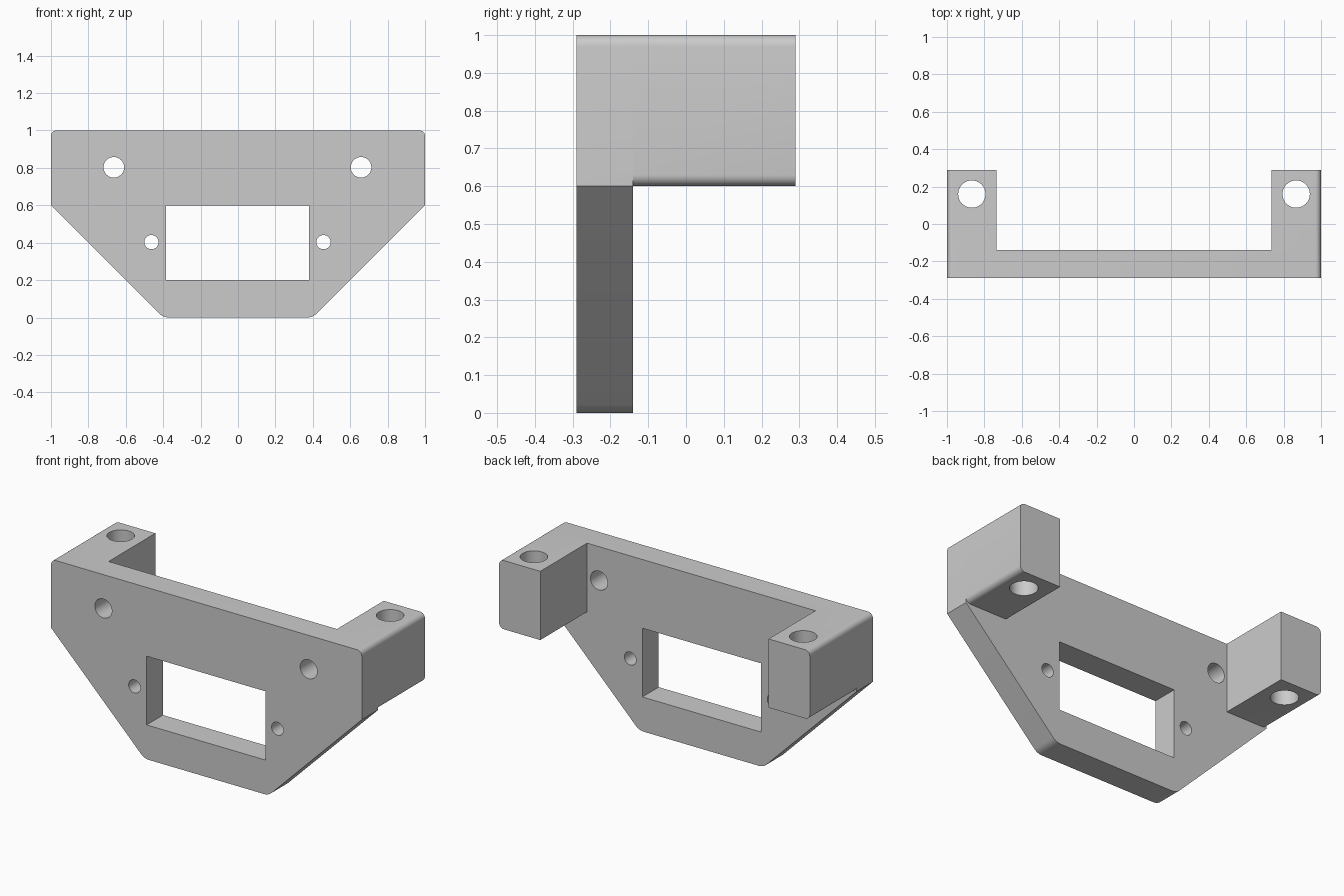
import bpy
import bmesh
from math import radians, sin, cos, pi
from mathutils import Vector, Matrix

default = bpy.data.objects.get("Cube")
if default:
    bpy.data.objects.remove(default, do_unlink=True)

FRONT, PLATE_BACK, BACK = -0.29, -0.14, 0.29
SHIFT = -0.003          # openings sit slightly off centre

grey = bpy.data.materials.new("plain grey")
grey.use_nodes = True
colour = (0.6, 0.6, 0.6, 1)
grey.diffuse_color = colour
grey.node_tree.nodes["Principled BSDF"].inputs["Base Color"].default_value = colour


def rounded(corners, steps=6):
    """Outline from (x, z, trim) corners, each trimmed corner replaced by an arc."""
    points = []
    for i, (x, z, trim) in enumerate(corners):
        p = Vector((x, z))
        if not trim:
            points.append(p)
            continue
        before = (Vector(corners[i - 1][:2]) - p).normalized()
        after = (Vector(corners[(i + 1) % len(corners)][:2]) - p).normalized()
        half = before.angle(after) / 2
        radius = trim * sin(half) / cos(half)
        centre = p + (before + after).normalized() * (trim / cos(half))
        start = p + before * trim - centre
        sweep = pi - 2 * half
        for k in range(steps + 1):
            a = sweep * k / steps
            points.append(centre + Matrix.Rotation(a, 2) @ start)
    return points


def extrude(name, outline, y0, y1):
    """Solid from an x-z outline (counter-clockwise) pulled along y."""
    bm = bmesh.new()
    face = bm.faces.new([bm.verts.new((p[0], y0, p[1])) for p in outline])
    moved = bmesh.ops.extrude_face_region(bm, geom=[face])["geom"]
    bmesh.ops.translate(bm, vec=(0, y1 - y0, 0),
                        verts=[g for g in moved if isinstance(g, bmesh.types.BMVert)])
    bmesh.ops.recalc_face_normals(bm, faces=bm.faces)
    mesh = bpy.data.meshes.new(name)
    bm.to_mesh(mesh)
    bm.free()
    mesh.materials.append(grey)
    obj = bpy.data.objects.new(name, mesh)
    bpy.context.collection.objects.link(obj)
    return obj


def hole(name, location, radius, upright=False):
    bpy.ops.mesh.primitive_cylinder_add(
        vertices=48, radius=radius, depth=1.5, location=location,
        rotation=(0 if upright else radians(90), 0, 0))
    obj = bpy.context.object
    obj.name = name
    obj.data.materials.append(grey)
    return obj


def combine(target, other, operation):
    """Apply a boolean and discard the second solid."""
    mod = target.modifiers.new("boolean", "BOOLEAN")
    mod.operation, mod.solver, mod.object = operation, "EXACT", other
    bpy.context.view_layer.objects.active = target
    bpy.ops.object.modifier_apply(modifier=mod.name)
    bpy.data.objects.remove(other, do_unlink=True)


# Front plate: straight shoulders, sloped lower sides
r = 0.03
bracket = extrude("mounting_bracket", rounded([
    (-0.4, 0, r), (0.4, 0, r), (1, 0.6, 0), (1, 1, r), (-1, 1, r), (-1, 0.6, 0)]),
    FRONT, PLATE_BACK)

# Mounting blocks behind the plate, rounded on their outer edges
for side in (-1, 1):
    outline = rounded([(0.735, 0.6, 0), (1, 0.6, r), (1, 1, r), (0.735, 1, 0)])
    block = extrude("mounting_block", [(side * p.x, p.y) for p in outline],
                    PLATE_BACK, BACK)
    combine(bracket, block, "UNION")

# Rectangular window
window = extrude("window_cutter", [
    (SHIFT + x, z) for x, z in ((-0.382, 0.2), (0.382, 0.2), (0.382, 0.6), (-0.382, 0.6))],
    -0.5, 0.5)
combine(bracket, window, "DIFFERENCE")

# Screw holes in the plate and bolt holes down through the blocks
for side in (-1, 1):
    combine(bracket, hole("upper_hole", (SHIFT + side * 0.661, 0, 0.803), 0.055), "DIFFERENCE")
    combine(bracket, hole("lower_hole", (SHIFT + side * 0.46, 0, 0.403), 0.038), "DIFFERENCE")
    combine(bracket, hole("bolt_hole", (side * 0.867, 0.16, 0.8), 0.073, True), "DIFFERENCE")

# Smooth the arcs, keep real edges sharp
bpy.ops.object.select_all(action="DESELECT")
bracket.select_set(True)
bpy.context.view_layer.objects.active = bracket
bpy.ops.object.shade_smooth_by_angle(angle=radians(30))
